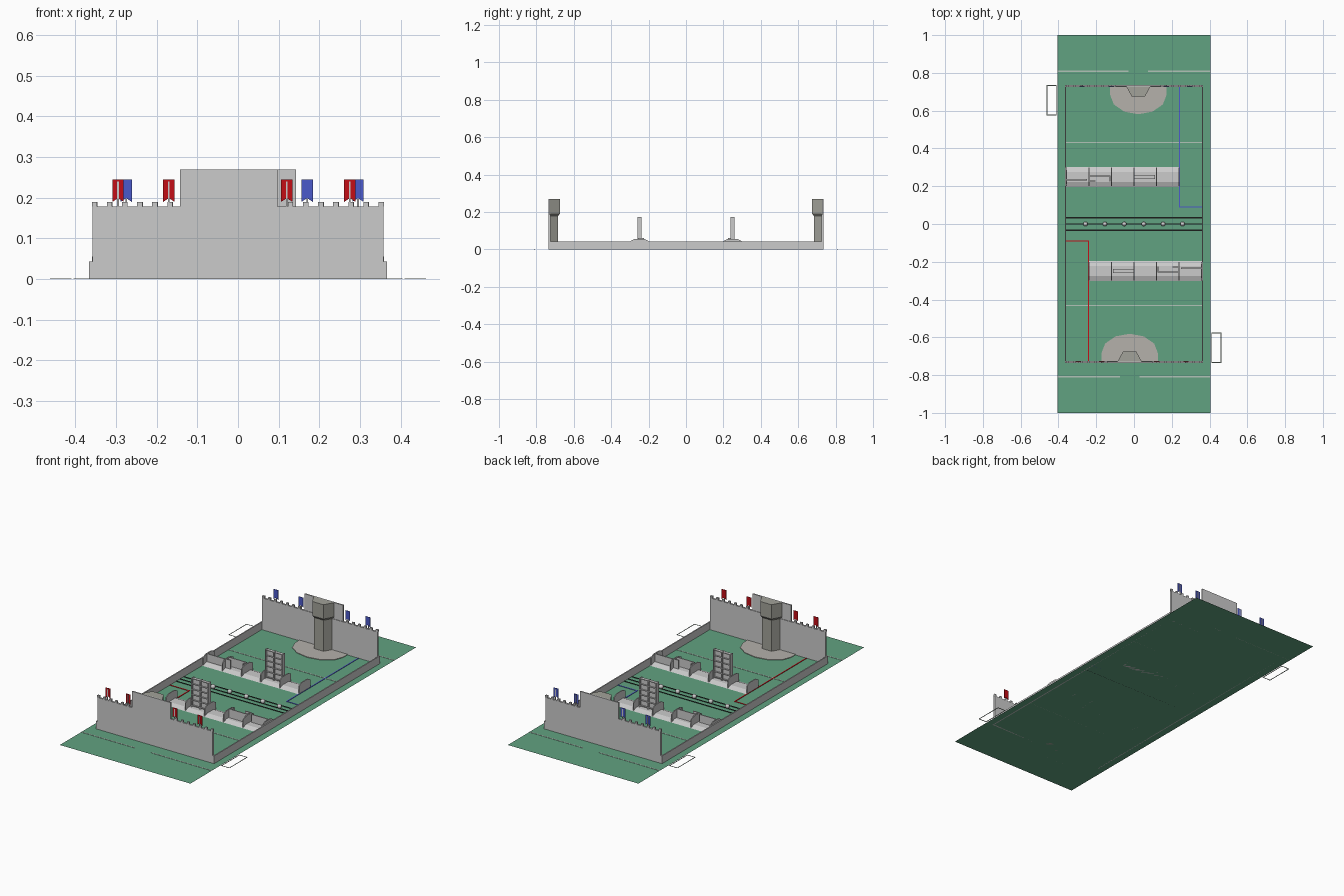
import bpy, bmesh, math
from mathutils import Matrix

if "Cube" in bpy.data.objects:
    bpy.data.objects.remove(bpy.data.objects["Cube"])


def material(name, r, g, b):
    m = bpy.data.materials.new(name)
    m.diffuse_color = (r, g, b, 1)
    m.use_nodes = True
    m.node_tree.nodes["Principled BSDF"].inputs["Base Color"].default_value = m.diffuse_color
    return m


GREEN = material("carpet_green", 0.12, 0.36, 0.22)
RED = material("team_red", 0.55, 0.004, 0.008)
BLUE = material("team_blue", 0.07, 0.10, 0.60)
BLACK = material("tape_black", 0.01, 0.012, 0.01)
WARM = material("tower_grey", 0.36, 0.36, 0.32)
PALE = material("pad_grey", 0.46, 0.44, 0.41)
WHITE = material("tape_white", 0.45, 0.55, 0.48)
TURN = Matrix.Rotation(math.pi, 4, 'Z')


def finish(name, bm, mat=None):
    bmesh.ops.recalc_face_normals(bm, faces=bm.faces[:])
    me = bpy.data.meshes.new(name)
    bm.to_mesh(me)
    bm.free()
    ob = bpy.data.objects.new(name, me)
    bpy.context.collection.objects.link(ob)
    if mat:
        me.materials.append(mat)


def prism(bm, pts, axis, a, b):
    """Extrude a 2D outline along axis from a to b."""
    def pos(p, t):
        return {'X': (t, p[0], p[1]), 'Y': (p[0], t, p[1]), 'Z': (p[0], p[1], t)}[axis]
    lo = [bm.verts.new(pos(p, a)) for p in pts]
    hi = [bm.verts.new(pos(p, b)) for p in pts]
    bm.faces.new(lo)
    bm.faces.new(hi)
    for i in range(len(pts)):
        j = (i + 1) % len(pts)
        bm.faces.new((lo[i], lo[j], hi[j], hi[i]))


def box(bm, x0, x1, y0, y1, z0, z1):
    prism(bm, [(x0, y0), (x1, y0), (x1, y1), (x0, y1)], 'Z', z0, z1)


def both_ends(name, build, back_mat=None, front_mat=None):
    """Build the part at the back (+y), then again turned 180 degrees."""
    for end in ("back", "front"):
        bm = bmesh.new()
        build(bm)
        if end == "front":
            bm.transform(TURN)
        finish(end + "_" + name, bm, back_mat if end == "back" else (front_mat or back_mat))


# carpet
bm = bmesh.new()
bm.faces.new([bm.verts.new(p) for p in
              ((-.405, -1, 0), (.405, -1, 0), (.405, 1, 0), (-.405, 1, 0))])
finish("carpet", bm, GREEN)

# low side rails
both_ends("side_rail", lambda bm: box(bm, .36, .366, -.735, .735, 0, .043))

CX = 0.023       # tower centre on the back wall
FLAGS = (-.275, -.12, .17, .295)


# castle wall with battlements
def wall(bm):
    box(bm, -.358, .358, .725, .735, 0, .178)
    for i in range(20):
        x = -.352 + i * .705 / 19
        if not (CX - .125 < x < CX + .125):
            box(bm, x - .0065, x + .0065, .725, .735, .178, .19)
    box(bm, -.366, -.358, .725, .735, 0, .043)
    box(bm, .358, .366, .725, .735, 0, .043)


both_ends("castle_wall", wall)
both_ends("tower_backboard", lambda bm: box(bm, CX - .12, CX + .12, .728, .735, .178, .27))


# half-hexagon tower with a wider head
def half_hex(w, n, d):
    return [(CX - w, .728), (CX - n, .728 - d), (CX + n, .728 - d), (CX + w, .728)]


def tower(bm):
    prism(bm, half_hex(.054, .029, .044), 'Z', 0, .178)
    prism(bm, half_hex(.064, .035, .053), 'Z', .19, .27)
    lo = [bm.verts.new((x, y, .178)) for x, y in half_hex(.054, .029, .044)]
    hi = [bm.verts.new((x, y, .19)) for x, y in half_hex(.064, .035, .053)]
    for i in range(3):
        bm.faces.new((lo[i], lo[i + 1], hi[i + 1], hi[i]))


both_ends("tower", tower, WARM)


# flat polygonal pad at the tower foot
def pad(bm):
    pts = [(CX + .15 * math.cos(a), .685 - .104 * math.sin(a))
           for a in (math.pi * i / 6 for i in range(7))]
    prism(bm, pts + [(CX - .15, .73), (CX + .15, .73)], 'Z', .001, .004)


both_ends("tower_pad", pad, PALE)


# swallow-tailed flags and their poles
def flags(bm):
    for x in FLAGS:
        prism(bm, [(x - .014, .245), (x + .014, .245), (x + .014, .19),
                   (x, .199), (x - .014, .19)], 'Y', .729, .731)


def poles(bm):
    for x in FLAGS:
        box(bm, x - .002, x + .002, .7312, .7345, .178, .24)


both_ends("flags", flags, BLUE, RED)
both_ends("flag_poles", poles)

# obstacle platform with sloped edges
both_ends("obstacle_platform", lambda bm: prism(
    bm, [(.195, 0), (.222, .011), (.275, .011), (.302, 0)], 'X', -.36, .24))


# upright dividers between obstacles
def dividers(bm):
    for i in range(6):
        x = -.357 + i * .119
        prism(bm, [(.2, 0), (.2, .044), (.222, .056), (.275, .056), (.298, .044), (.298, 0)],
              'X', x - .0025, x + .0025)


both_ends("dividers", dividers)


# tall barred gate
def gate(bm):
    for x in (.003, .055, .107):
        box(bm, x - .003, x + .003, .237, .260, 0, .172)
    box(bm, .003, .107, .2465, .2505, .011, .165)
    for i in range(6):
        z = .018 + i * .03
        box(bm, .003, .107, .240, .257, z - .002, z + .002)


both_ends("tall_gate", gate)


# open door frame and low barrier
def door(bm):
    box(bm, -.24, -.125, .252, .257, .011, .06)
    box(bm, -.13, -.125, .225, .257, .011, .06)
    box(bm, -.24, -.235, .225, .257, .011, .06)
    box(bm, -.24, -.205, .225, .230, .011, .06)


both_ends("side_door", door)
both_ends("low_barrier", lambda bm: box(bm, -.357, -.25, .231, .237, .011, .055))


# coloured passage lines
def passage(bm):
    box(bm, .237, .243, .087, .732, 0, .002)
    box(bm, .243, .36, .087, .093, 0, .002)


both_ends("passage_line", passage, BLUE, RED)

# black centre lines
both_ends("centre_side_line", lambda bm: box(bm, -.36, .36, .030, .036, 0, .002), BLACK)
bm = bmesh.new()
box(bm, -.36, .36, -.003, .003, 0, .002)
finish("centre_line", bm, BLACK)


# pale floor lines
def floor_lines(bm):
    box(bm, -.36, .36, .428, .434, 0, .0015)
    box(bm, -.405, -.03, .806, .812, 0, .0015)
    box(bm, .075, .405, .806, .812, 0, .0015)


both_ends("floor_lines", floor_lines, WHITE)


# outlined bays outside the carpet
def bay(bm):
    for x in (-.46, -.412):
        box(bm, x - .002, x + .002, .575, .735, 0, .0015)
    for y in (.577, .733):
        box(bm, -.458, -.414, y - .002, y + .002, 0, .0015)


both_ends("loading_bay", bay, WHITE)

# row of balls on the centre line
bm = bmesh.new()
for i in range(6):
    bmesh.ops.create_uvsphere(bm, u_segments=16, v_segments=10, radius=.012,
                              matrix=Matrix.Translation((-.257 + i * .1028, 0, .013)))
for f in bm.faces:
    f.smooth = True
finish("balls", bm)
